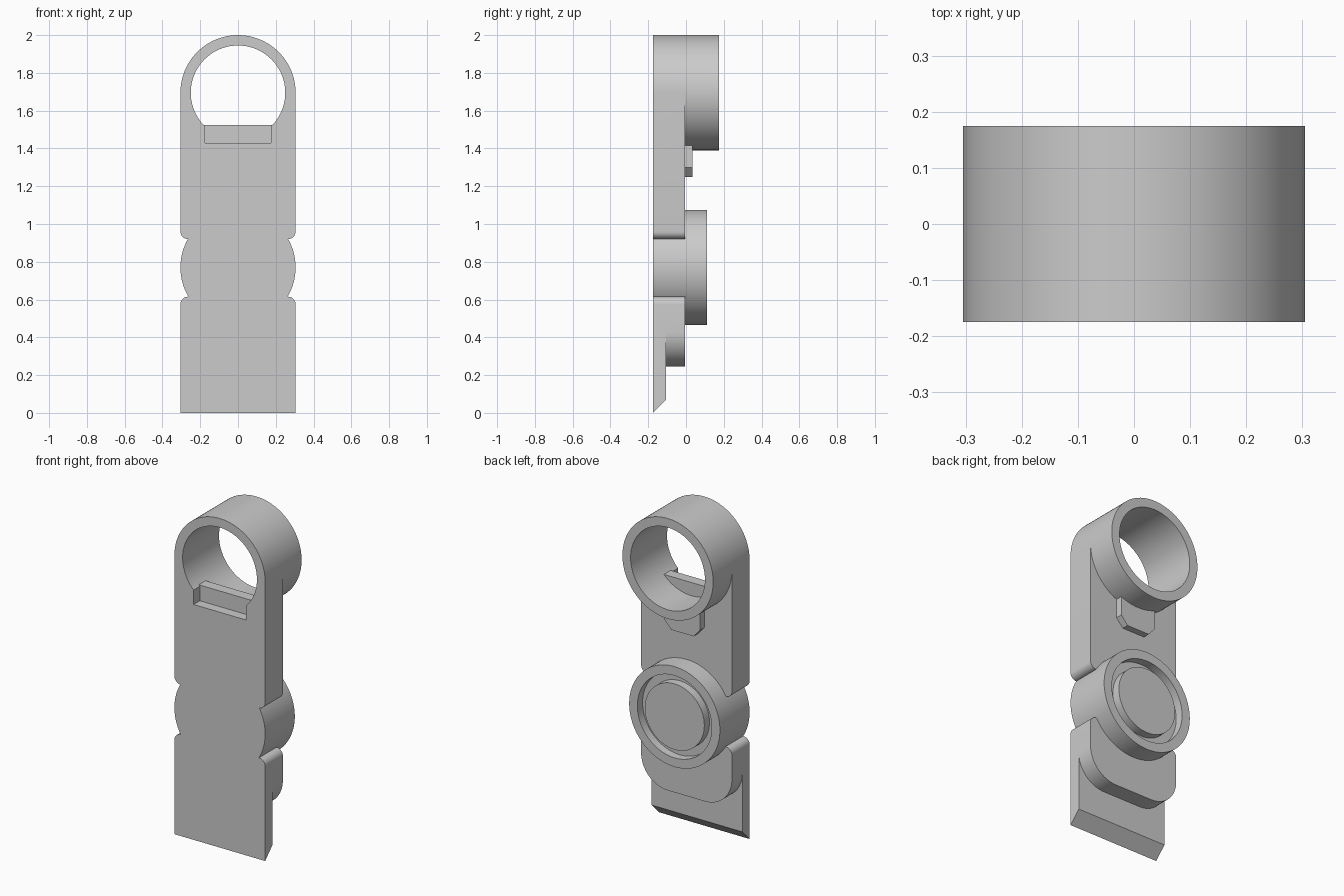
import bpy, bmesh
from math import sin, cos, pi, radians

cube = bpy.data.objects.get("Cube")
if cube:
    bpy.data.objects.remove(cube)

grey = bpy.data.materials.new("plain grey")
grey.use_nodes = True
colour = (0.6, 0.6, 0.6, 1)
grey.diffuse_color = colour
grey.node_tree.nodes["Principled BSDF"].inputs["Base Color"].default_value = colour

HALF = 0.305                    # half width, also the outer radius of the rings
FRONT, MID, STEP, BACK = -0.175, -0.005, -0.105, 0.175
RING_Z, DISC_Z = 1.695, 0.77


def arc(cx, cz, r, start, end, n):
    """Points along an arc, angles in degrees."""
    angles = [radians(start + (end - start) * i / n) for i in range(n + 1)]
    return [(cx + r * cos(a), cz + r * sin(a)) for a in angles]


def circle(cz, r, n=96):
    return arc(0, cz, r, 0, 360, n)[:-1]


def mirrored(right):
    """Close a right-hand outline with its mirror image."""
    return right + [(-x, z) for x, z in reversed(right)]


def prism(name, outline, y0, y1):
    """Extrude an x-z outline from y0 to y1."""
    bm = bmesh.new()
    face = bm.faces.new([bm.verts.new((x, y0, z)) for x, z in outline])
    new = bmesh.ops.extrude_face_region(bm, geom=[face])["geom"]
    bmesh.ops.translate(bm, vec=(0, y1 - y0, 0),
                        verts=[v for v in new if isinstance(v, bmesh.types.BMVert)])
    bmesh.ops.recalc_face_normals(bm, faces=bm.faces)
    mesh = bpy.data.meshes.new(name)
    bm.to_mesh(mesh)
    bm.free()
    mesh.materials.append(grey)
    obj = bpy.data.objects.new(name, mesh)
    bpy.context.collection.objects.link(obj)
    return obj


def combine(target, other, operation):
    """Apply a boolean and discard the second solid."""
    mod = target.modifiers.new("combine", "BOOLEAN")
    mod.operation, mod.solver, mod.object = operation, "EXACT", other
    bpy.context.view_layer.objects.active = target
    bpy.ops.object.modifier_apply(modifier=mod.name)
    bpy.data.objects.remove(other)


def box(x, z0, z1):
    return mirrored([(x, z0), (x, z1)])


# Upper arm with rounded lower corners
body = prism("tool_body", mirrored(arc(HALF - 0.04, 0.96, 0.04, -90, 0, 8)
                                   + [(HALF, RING_Z)]), FRONT, MID)

# Lower blade, with its back edge sloped at the tip
top_corner = arc(HALF - 0.04, 0.575, 0.04, 0, 90, 8)
blade = prism("blade", mirrored([(HALF, 0)] + top_corner), FRONT, STEP)
for v in blade.data.vertices:
    if v.co.z < 0.01 and v.co.y > FRONT + 0.01:
        v.co.z = 0.07

# Thick pad behind the blade with a rounded end
pad = prism("blade_pad", mirrored(arc(HALF - 0.18, 0.425, 0.18, -90, 0, 20)
                                  + top_corner), STEP, MID)

# Pivot disc and top ring
disc = prism("pivot_disc", circle(DISC_Z, HALF), FRONT, 0.11)
ring = prism("top_ring", circle(RING_Z, HALF), FRONT, BACK)
for part in (disc, blade, pad, ring):
    combine(body, part, "UNION")

# Ring hole, front slot and circular groove in the pivot
groove = prism("groove_cutter", circle(DISC_Z, 0.25), 0.06, 0.2)
combine(groove, prism("groove_core", circle(DISC_Z, 0.2), 0.0, 0.3), "DIFFERENCE")
hole = prism("hole_cutter", circle(RING_Z, 0.25), -0.3, 0.3)
slot = prism("slot_cutter", box(0.176, 1.43, 1.53), -0.3, -0.115)
for cutter in (groove, hole, slot):
    combine(body, cutter, "DIFFERENCE")

# Slot back wall and chamfered rear catch
wall = prism("slot_wall", box(0.2, 1.41, 1.525), -0.115, -0.05)
catch = prism("rear_catch", mirrored([(0.075, 1.25), (0.12, 1.3), (0.12, 1.42)]),
              -0.03, 0.035)
for part in (wall, catch):
    combine(body, part, "UNION")

bpy.ops.object.select_all(action="DESELECT")
body.select_set(True)
bpy.context.view_layer.objects.active = body
bpy.ops.object.shade_smooth_by_angle(angle=radians(30))
